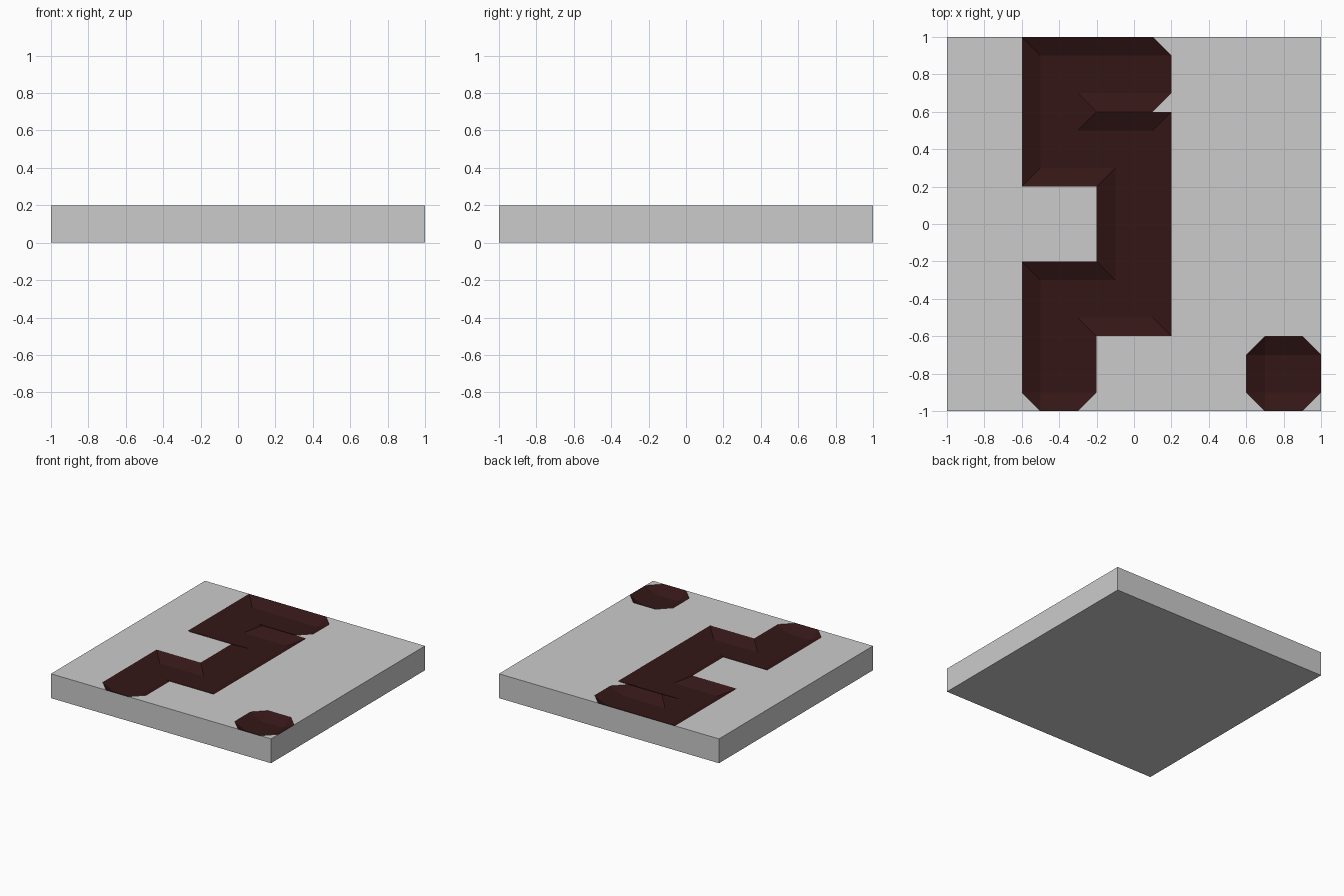
import bpy, bmesh, math

if "Cube" in bpy.data.objects:
    bpy.data.objects.remove(bpy.data.objects["Cube"])

STEP, TOP, DEPTH = 0.1, 0.2, 0.05

# channel route over a 5 x 5 tile layout (column, row), plus one lone pit
route = [(2, 4), (1, 4), (1, 3), (2, 3), (2, 2), (2, 1), (1, 1), (1, 0)]
pit = (4, 0)
ends = {route[0], route[-1], pit}

# sunken grid points: the middle of each tile, and the links between tiles
low = set()
for a, b in list(zip(route, route[1:])) + [(pit, pit)]:
    xs, ys = sorted((a[0], b[0])), sorted((a[1], b[1]))
    for i in range(xs[0] * 4 + 1, xs[1] * 4 + 4):
        for j in range(ys[0] * 4 + 1, ys[1] * 4 + 4):
            low.add((i, j))


def point(p):
    return (p[0] * STEP - 1, p[1] * STEP - 1, TOP - DEPTH * (p in low))


# sort the surface into flat slab faces and channel faces
flat, sunk = [], []
for i in range(20):
    for j in range(20):
        q = [(i, j), (i + 1, j), (i + 1, j + 1), (i, j + 1)]
        n = sum(p in low for p in q)
        if n == 0:
            flat.append(q)
        elif n in (2, 4):
            sunk.append(q)
        else:
            # rotate so that the odd corner comes first
            k = [p in low for p in q].index(n == 1)
            q = q[k:] + q[:k]
            if n == 1 and (i // 4, j // 4) in ends:
                sunk.append([q[3], q[0], q[1]])      # chamfered end
                flat.append(q[1:])
            else:
                sunk += [q[:3], [q[0], q[2], q[3]]]  # mitred corner


def build(name, faces):
    bm = bmesh.new()
    for f in faces:
        bm.faces.new([bm.verts.new(co) for co in f])
    bmesh.ops.remove_doubles(bm, verts=bm.verts, dist=0.001)
    bmesh.ops.dissolve_limit(bm, angle_limit=math.radians(1),
                             verts=bm.verts, edges=bm.edges)
    bmesh.ops.triangulate(bm, faces=[f for f in bm.faces if len(f.verts) > 4])
    mesh = bpy.data.meshes.new(name)
    bm.to_mesh(mesh)
    bm.free()
    obj = bpy.data.objects.new(name, mesh)
    bpy.context.collection.objects.link(obj)
    return obj


# slab: top surface, four sides and underside
ring = [(-1, -1), (1, -1), (1, 1), (-1, 1)]
shell = [[(*a, 0), (*b, 0), (*b, TOP), (*a, TOP)]
         for a, b in zip(ring, ring[1:] + ring[:1])]
shell.append([(*p, 0) for p in reversed(ring)])
build("ground_slab", [[point(p) for p in f] for f in flat] + shell)

# sunken dark red channel and pit
channel = build("sunken_channel", [[point(p) for p in f] for f in sunk])
red = bpy.data.materials.new("dark_red")
red.diffuse_color = (0.035, 0.008, 0.008, 1)
red.use_nodes = True
red.node_tree.nodes["Principled BSDF"].inputs["Base Color"].default_value = red.diffuse_color
channel.data.materials.append(red)
